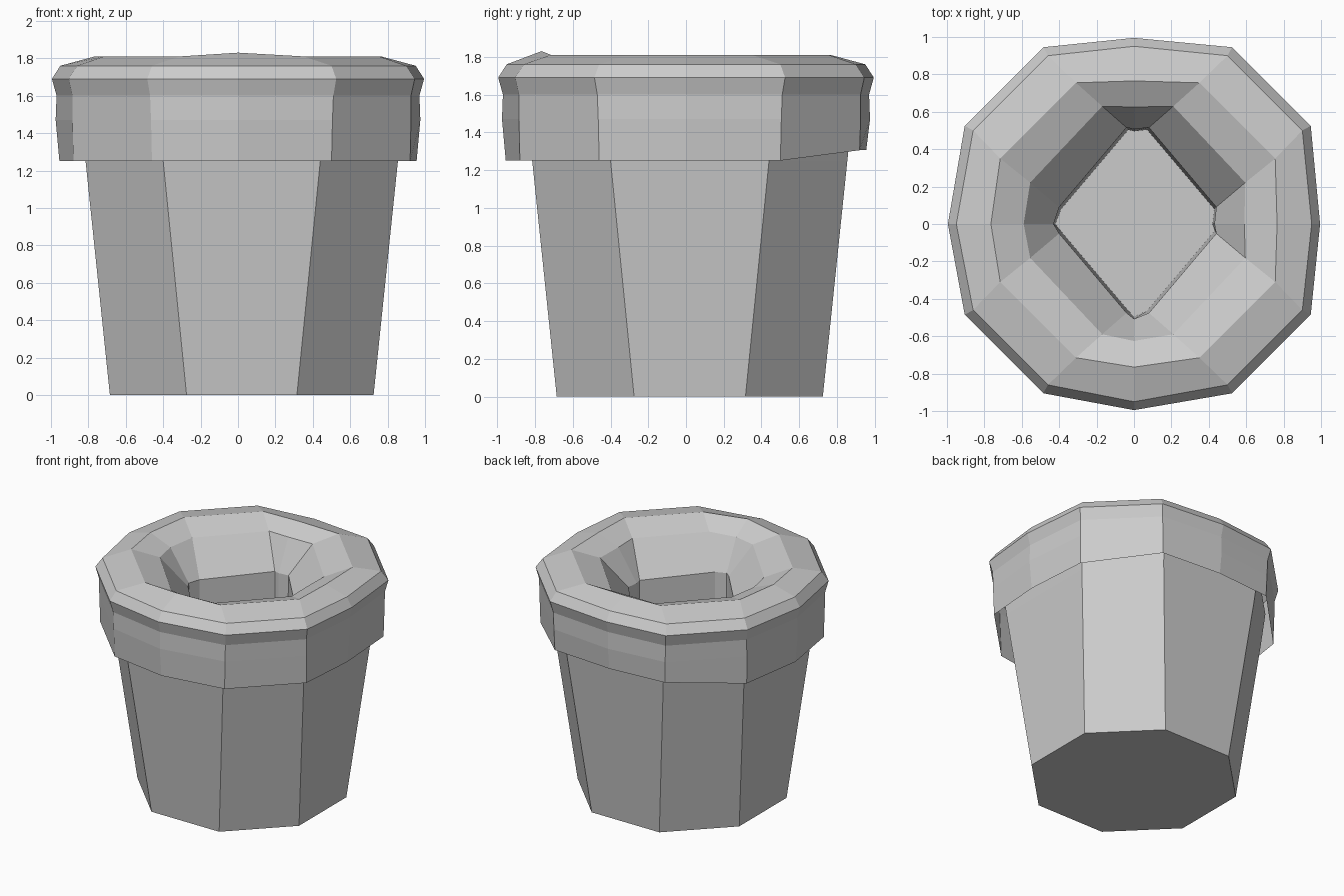
import bpy, bmesh

cube = bpy.data.objects.get("Cube")
if cube:
    bpy.data.objects.remove(cube)

grey = bpy.data.materials.new("plain grey")
grey.use_nodes = True
colour = (0.6, 0.6, 0.6, 1)
grey.diffuse_color = colour
grey.node_tree.nodes["Principled BSDF"].inputs["Base Color"].default_value = colour

SHIFT_X, SHIFT_Y = 0.02, 0.02


def ring(z, flat, half_edge, mid=None, stretch=1):
    """Octagon, with optional extra points in the middle of its four main sides."""
    points = []
    for k in range(4):
        quarter = [(flat, half_edge, 1), (half_edge, flat, 1)]
        if mid:
            quarter.insert(0, (mid, 0, 0))
        for x, y, off in quarter:
            for _ in range(k):
                x, y = -y, x
            points.append((x + off * SHIFT_X, y * stretch + off * SHIFT_Y, z))
    return points


def loft(name, rings, cap_first=False, cap_last=False):
    bm = bmesh.new()
    loops = [[bm.verts.new(p) for p in r] for r in rings]
    count = len(loops[0])
    for low, high in zip(loops, loops[1:]):
        for i in range(count):
            j = (i + 1) % count
            bm.faces.new((low[i], low[j], high[j], high[i]))
    if cap_first:
        bm.faces.new(list(reversed(loops[0])))
    if cap_last:
        bm.faces.new(loops[-1])
    mesh = bpy.data.meshes.new(name)
    bm.to_mesh(mesh)
    bm.free()
    mesh.materials.append(grey)
    obj = bpy.data.objects.new(name, mesh)
    bpy.context.collection.objects.link(obj)
    return obj


# Tapered body, rising up inside the open skirt of the rim
loft("pot_body", [ring(0, 0.705, 0.295), ring(1.25, 0.835, 0.42),
                  ring(1.5, 0.86, 0.44)], cap_first=True)

# Rim: skirt, pinched waist, rolled lip, then the well and its floor
rim = [ring(1.25, 0.9, 0.48, 0.955),
       ring(1.47, 0.905, 0.485, 0.975),
       ring(1.6, 0.905, 0.49, 0.97),
       ring(1.69, 0.925, 0.505, 0.995),
       ring(1.76, 0.88, 0.48, 0.95),
       ring(1.81, 0.735, 0.33, 0.765),
       ring(1.74, 0.575, 0.19, 0.59, 1.06),
       ring(1.5, 0.42, 0.06, 0.43, 1.18),
       ring(0.5, 0.41, 0.05, 0.42, 1.18)]

# Slightly uneven edges: skirt lifted at the back, lip raised at the front
rim[0] = [(x, y, z + (0.055 if y > 0.8 else 0)) for x, y, z in rim[0]]
rim[5] = [(x, y, z + (0.02 if y < -0.75 else 0)) for x, y, z in rim[5]]
loft("pot_rim", rim, cap_last=True)
